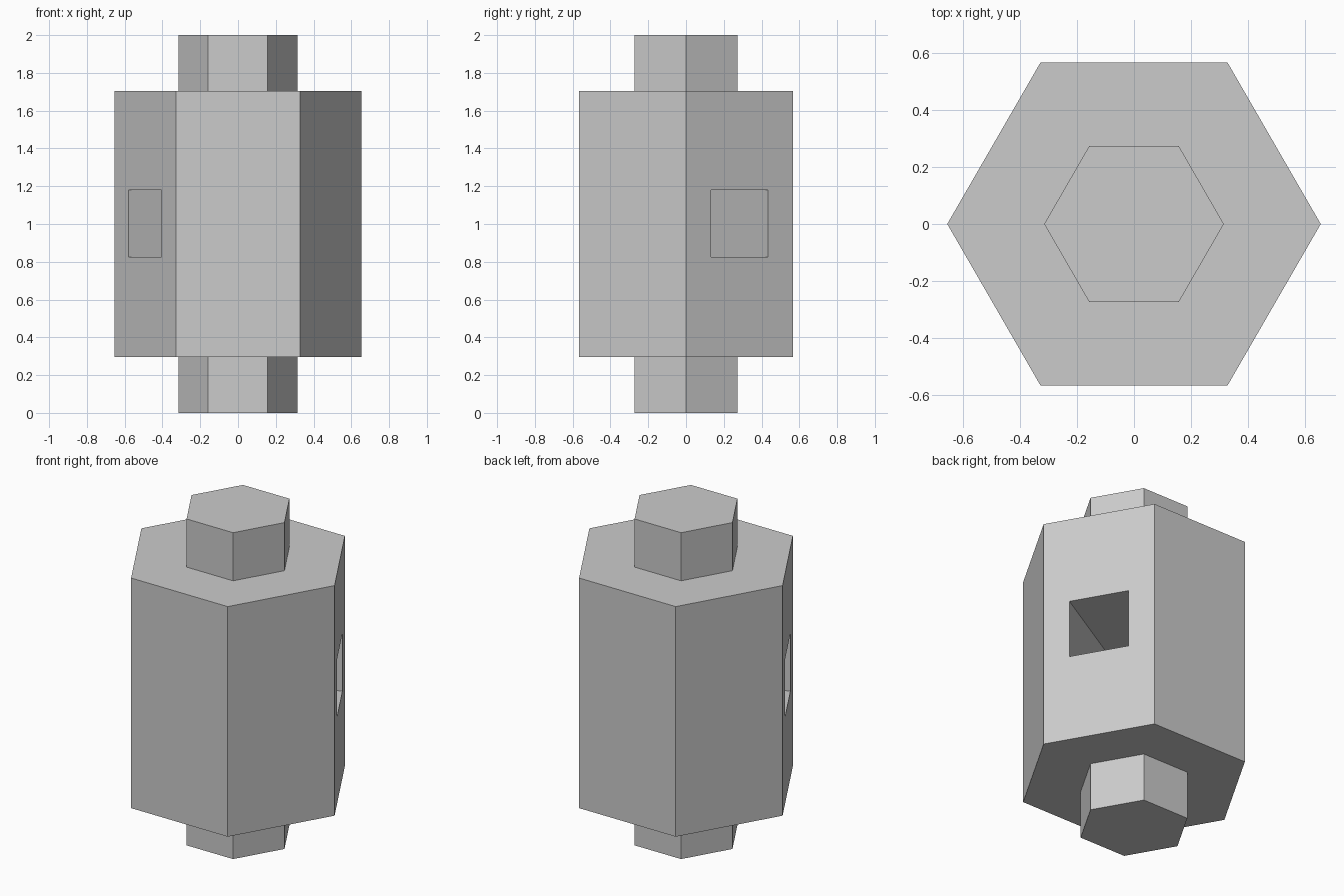
import bpy
from math import radians

# Remove the default cube
cube = bpy.data.objects.get("Cube")
if cube:
    bpy.data.objects.remove(cube, do_unlink=True)

# Single grey material
GREY = (0.6, 0.6, 0.6, 1.0)
grey = bpy.data.materials.new("plain grey")
grey.use_nodes = True
grey.diffuse_color = GREY
grey.node_tree.nodes["Principled BSDF"].inputs["Base Color"].default_value = GREY

TURN = radians(30)


def hex_prism(name, radius, bottom, top):
    """Upright hexagonal prism with corners on the x axis."""
    bpy.ops.mesh.primitive_cylinder_add(
        vertices=6, radius=radius, depth=top - bottom,
        location=(0, 0, (bottom + top) / 2), rotation=(0, 0, TURN))
    obj = bpy.context.object
    obj.name = name
    obj.data.materials.append(grey)
    return obj


# Body and the two end pins
body = hex_prism("body", 0.655, 0.295, 1.705)
hex_prism("bottom_pin", 0.315, 0, 0.295)
hex_prism("top_pin", 0.315, 1.705, 2)

# Square hole running straight through two opposite sides
bpy.ops.mesh.primitive_cube_add(size=1, location=(0, 0, 1.003), rotation=(0, 0, TURN))
cutter = bpy.context.object
cutter.name = "hole_cutter"
cutter.scale = (2, 0.35, 0.354)
cutter.data.materials.append(grey)

cut = body.modifiers.new("square hole", "BOOLEAN")
cut.operation = "DIFFERENCE"
cut.solver = "EXACT"
cut.object = cutter

# Bake the cut and drop the helper
bpy.context.view_layer.objects.active = body
bpy.ops.object.modifier_apply(modifier=cut.name)
bpy.data.objects.remove(cutter, do_unlink=True)
